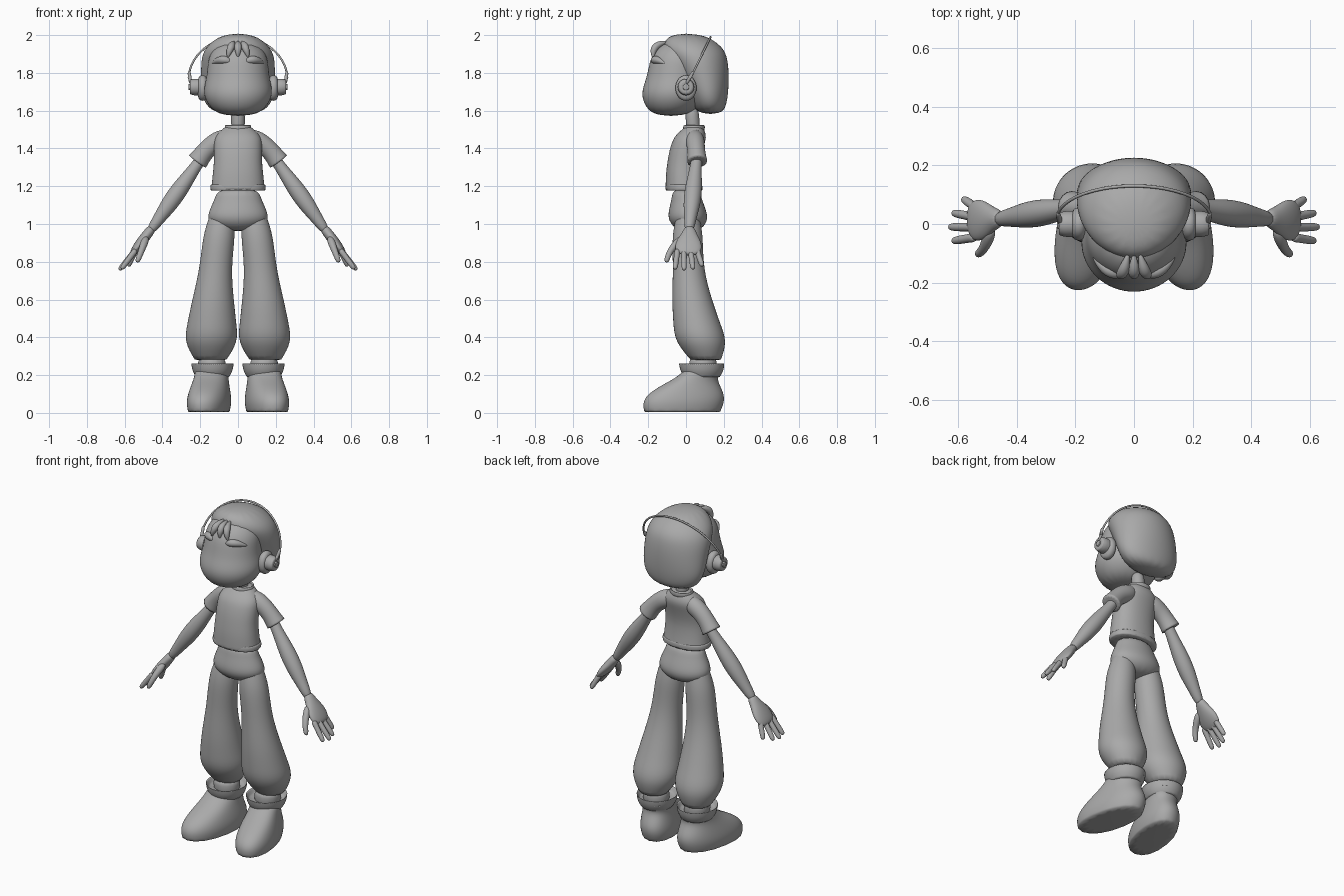
import bpy
import bmesh
from math import cos, sin, pi, copysign
from mathutils import Vector

default_cube = bpy.data.objects.get("Cube")
if default_cube:
    bpy.data.objects.remove(default_cube, do_unlink=True)

clay = bpy.data.materials.new("clay_grey")
clay.use_nodes = True
clay.diffuse_color = (0.4, 0.4, 0.4, 1)
clay.node_tree.nodes["Principled BSDF"].inputs["Base Color"].default_value = clay.diffuse_color


def spine(start, end, bow, count, arc):
    """Evenly spaced centres from start to end, bowed sideways in the middle."""
    start, end, bow = Vector(start), Vector(end), Vector(bow)
    centres = []
    for i in range(count):
        turn = pi * i / (count - 1)
        share = (1 - cos(turn)) / 2 if arc else turn / pi
        centres.append(start.lerp(end, share) + bow * sin(turn))
    return centres


def loft(name, start, end, widths, depths=None, ratio=1.0, bow=(0, 0, 0), level=False,
         pair=False, crisp=False, hollow=False, arc=False, sides=16, square=1.0, splay=0.0):
    """Skin oval sections along a bowed spine into one smooth part."""
    bm = bmesh.new()
    centres = spine(start, end, bow, len(widths), arc)
    depths = depths or [width * ratio for width in widths]
    rings = []
    for i, centre in enumerate(centres):
        across, deep = Vector((1, 0, 0)), Vector((0, 1, 0))
        if not level:
            ahead, behind = min(i + 1, len(centres) - 1), max(i - 1, 0)
            tangent = (centres[ahead] - centres[behind]).normalized()
            deep = (deep - tangent * deep.dot(tangent)).normalized()
            across = deep.cross(tangent)
        ring = []
        for k in range(sides):
            angle = 2 * pi * k / sides
            u = copysign(abs(cos(angle)) ** square, cos(angle))
            v = copysign(abs(sin(angle)) ** square, sin(angle))
            point = centre + across * u * widths[i] + deep * v * depths[i]
            point.x -= (point.y - centres[-1].y) * splay
            ring.append(bm.verts.new(point))
        rings.append(ring)
    for lower, upper in zip(rings, rings[1:]):
        for k in range(sides):
            n = (k + 1) % sides
            bm.faces.new((lower[k], lower[n], upper[n], upper[k]))
    caps = [bm.faces.new(rings[0][::-1]), bm.faces.new(rings[-1])]
    bmesh.ops.recalc_face_normals(bm, faces=bm.faces)
    if crisp:
        crease = bm.edges.layers.float.new("crease_edge")
        for cap in caps:
            for edge in cap.edges:
                edge[crease] = 0.8
    if hollow:
        bmesh.ops.inset_individual(bm, faces=caps[1:], thickness=.02, depth=-.03)
    for face in bm.faces:
        face.smooth = True
    mesh = bpy.data.meshes.new(name)
    bm.to_mesh(mesh)
    bm.free()
    mesh.materials.append(clay)
    part = bpy.data.objects.new(name, mesh)
    bpy.context.collection.objects.link(part)
    if pair:
        part.modifiers.new("Mirror", 'MIRROR')
    subdivision = part.modifiers.new("Subdivision", 'SUBSURF')
    subdivision.levels = subdivision.render_levels = 2


def strand(name, start, end, thickness, bow, **options):
    """Thin strip, fullest in the middle and pointed at both ends."""
    widths = [thickness * (.2 + .8 * sin(pi * i / 6)) for i in range(7)]
    loft(name, start, end, widths, bow=bow, sides=8, **options)


# Head, hair and neck
loft("head", start=(0, -.08, 1.57), end=(0, -.03, 1.97), level=True, ratio=.93,
     widths=(.1, .17, .19, .17, .165, .155, .09))
loft("hair", start=(0, .13, 1.58), end=(0, 0, 2.01), level=True, bow=(0, .025, 0),
     widths=(.13, .19, .2, .2, .2, .18, .08),
     depths=(.07, .1, .12, .14, .16, .17, .09))
loft("neck", start=(0, .04, 1.48), end=(0, .03, 1.62), level=True, widths=(.037, .037, .037))

# Facial features
loft("nose", start=(0, -.18, 1.8), end=(0, -.19, 1.76), level=True, sides=8,
     widths=(.01, .02, .01))
for lid, lift in (("upper", .01), ("lower", -.007)):
    strand(lid + "_eyelid", start=(.03, -.175, 1.79), end=(.13, -.135, 1.79),
           thickness=.014, bow=(0, -.015, lift), pair=True)
strand("eyebrow", start=(.02, -.165, 1.85), end=(.14, -.11, 1.85),
       thickness=.024, bow=(0, -.025, .02), pair=True)

# Three short locks over the forehead
for label, side in (("right", -1), ("middle", 0), ("left", 1)):
    strand(label + "_forelock", start=(side * .02, -.1, 1.965), thickness=.022,
           end=(side * .055, -.175, 1.88), bow=(0, -.025, .015))

# Headphones
loft("ear_cushion", start=(.16, 0, 1.72), end=(.215, 0, 1.72), ratio=.83, pair=True,
     widths=(.055, .07, .07, .055))
loft("ear_cup", start=(.2, 0, 1.725), end=(.255, 0, 1.725), pair=True, crisp=True,
     widths=(.045, .045, .045, .038))
loft("ear_cup_hub", start=(.25, 0, 1.725), end=(.262, 0, 1.725), pair=True, crisp=True,
     widths=(.018, .016))
loft("band_slider", start=(.25, 0, 1.74), end=(.26, .04, 1.81), pair=True, sides=8,
     widths=(.01, .01, .01))
loft("headband", start=(-.262, .02, 1.765), end=(.262, .02, 1.765), arc=True, sides=8,
     bow=(0, .11, .225), widths=[.006] * 25)

# Shirt
loft("shirt_body", start=(0, -.01, 1.18), end=(0, .045, 1.52), level=True, crisp=True,
     bow=(0, -.025, 0), square=.9, ratio=.69,
     widths=(.145, .14, .135, .13, .13, .13, .125, .06))
loft("shirt_hem", start=(0, -.01, 1.177), end=(0, -.01, 1.21), level=True, crisp=True,
     square=.9, ratio=.66, widths=(.147, .151, .147))
loft("shirt_collar", start=(0, .04, 1.485), end=(0, .044, 1.532), level=True, hollow=True,
     ratio=.82, widths=(.07, .073, .068))
loft("shirt_sleeve", start=(.06, .045, 1.46), end=(.215, .06, 1.33), pair=True, crisp=True,
     bow=(.01, 0, .015), ratio=.95, widths=(.045, .054, .052, .05, .051, .057))

# Arms and hands
loft("arm", start=(.17, .06, 1.38), end=(.47, .015, .955), pair=True,
     widths=(.03, .03, .04, .048, .045, .032, .024))
loft("palm", start=(.45, .02, .985), end=(.565, .01, .835), pair=True,
     widths=(.024, .027, .028, .025, .015), depths=(.026, .04, .066, .075, .055))
for i, finger in enumerate(("index", "middle", "ring", "little")):
    shorter = (i - 1) ** 2
    loft(finger + "_finger", start=(.54, -.045 + i * .034, .865), pair=True, sides=8,
         end=(.63 - shorter * .012, -.058 + i * .048, .755 + shorter * .005),
         widths=(.017, .017, .016, .016, .015, .012))
loft("thumb", start=(.485, -.015, .93), end=(.535, -.105, .795), pair=True, sides=8,
     bow=(0, -.02, 0), widths=(.02, .023, .018, .017, .013))

# Trousers
loft("trouser_hips", start=(0, .015, .96), end=(0, 0, 1.19), level=True, ratio=.65,
     widths=(.09, .17, .155, .125, .11))
loft("trouser_leg", start=(.085, .01, 1.06), end=(.145, .105, .28), level=True, pair=True,
     crisp=True, bow=(.012, -.035, 0), ratio=.96,
     widths=(.06, .084, .086, .088, .1, .117, .132, .148, .085))

# Ankles and boots
loft("ankle", start=(.136, .09, .2), end=(.14, .09, .3), level=True, pair=True,
     widths=(.075, .075, .075))
loft("boot_foot", start=(.135, -.02, .005), end=(.135, .095, .23), level=True, pair=True,
     crisp=True, bow=(0, -.03, 0), square=.9, splay=.17,
     widths=(.105, .115, .11, .1, .09, .09), depths=(.205, .22, .21, .165, .11, .1))
loft("boot_cuff", start=(.135, .085, .19), end=(.135, .083, .262), level=True, pair=True,
     crisp=True, hollow=True, ratio=1.07, widths=(.09, .105, .112, .115))
